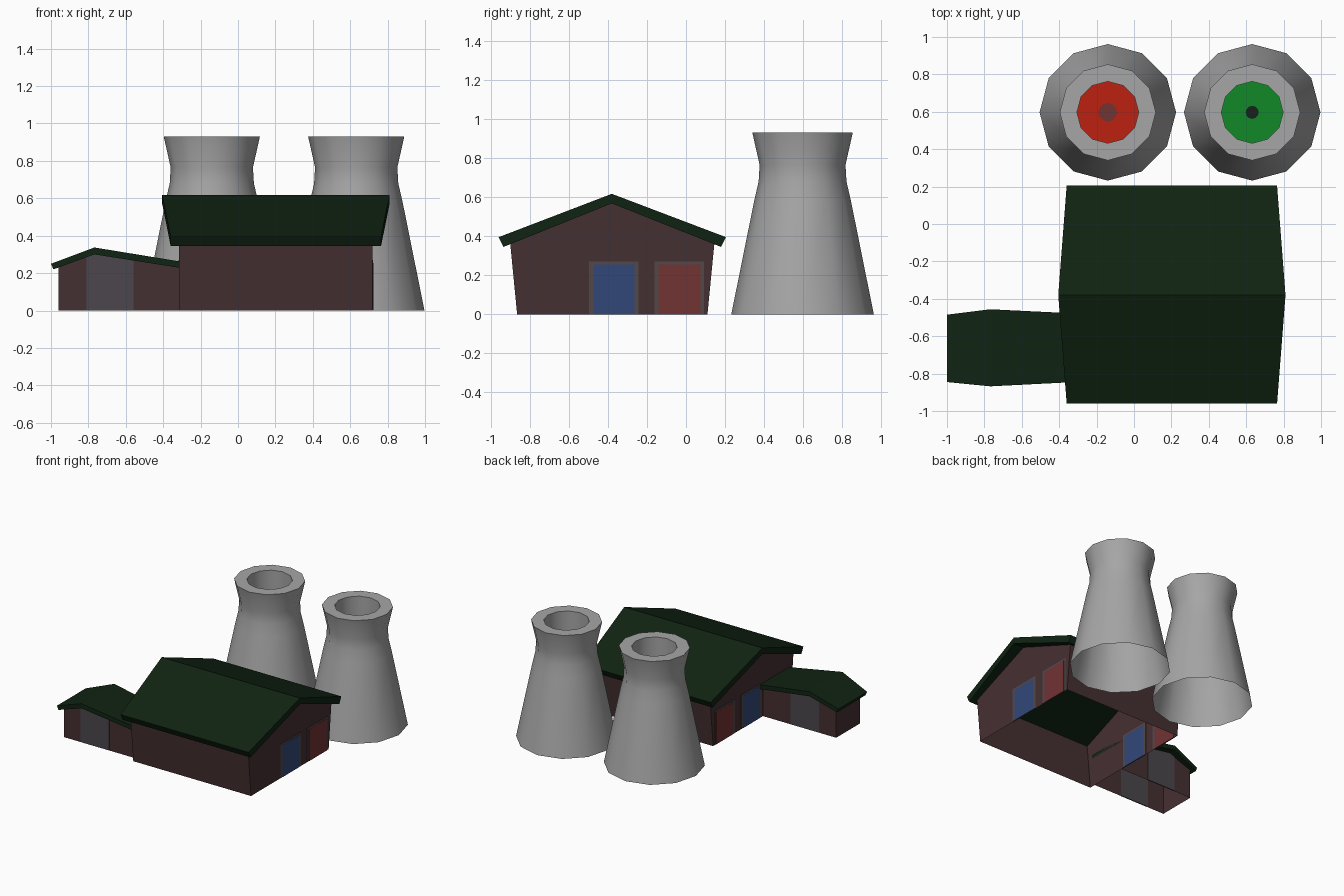
import bpy, bmesh, math

if "Cube" in bpy.data.objects:
    bpy.data.objects.remove(bpy.data.objects["Cube"])


def material(name, r, g, b):
    m = bpy.data.materials.new(name)
    m.diffuse_color = (r, g, b, 1)
    m.use_nodes = True
    m.node_tree.nodes["Principled BSDF"].inputs["Base Color"].default_value = m.diffuse_color
    return m


WALL = material("brown_wall", .060, .029, .031)
ROOF = material("dark_green_roof", .005, .017, .006)
GREY = material("concrete_grey", .38, .38, .38)
BLUE = material("blue_door", .032, .064, .19)
RED = material("dull_red_door", .17, .033, .034)
FRAME = material("door_frame_grey", .085, .064, .068)
SHUTTER = material("shutter_grey", .070, .062, .073)
RED_FILL = material("bright_red_fill", .50, .015, .005)
GREEN_FILL = material("bright_green_fill", .006, .25, .020)
DARK = material("dark_hole", .008, .015, .010)


def make(name, verts, faces, mats, indices=None, smooth=False):
    mesh = bpy.data.meshes.new(name)
    mesh.from_pydata(verts, [], faces)
    for m in mats:
        mesh.materials.append(m)
    if indices:
        mesh.polygons.foreach_set("material_index", indices)
    bm = bmesh.new()
    bm.from_mesh(mesh)
    bmesh.ops.recalc_face_normals(bm, faces=bm.faces)
    bm.to_mesh(mesh)
    bm.free()
    ob = bpy.data.objects.new(name, mesh)
    bpy.context.collection.objects.link(ob)
    if smooth:
        bpy.ops.object.select_all(action='DESELECT')
        ob.select_set(True)
        bpy.context.view_layer.objects.active = ob
        bpy.ops.object.shade_smooth_by_angle(angle=math.radians(40))
    return ob


def place(axis, u, z, d):
    """Profile point (u, z) at depth d along the given axis."""
    return (d, u, z) if axis == 'X' else (u, d, z)


def prism(name, axis, profile, d0, d1, mat, skip=()):
    """Extrude a profile along an axis; sides listed in skip stay open."""
    n = len(profile)
    verts = [place(axis, u, z, d) for d in (d0, d1) for u, z in profile]
    faces = [tuple(range(n)), tuple(range(2 * n - 1, n - 1, -1))]
    faces += [(i, (i + 1) % n, n + (i + 1) % n, n + i)
              for i in range(n) if i not in skip]
    return make(name, verts, faces, [mat])


def roof(name, axis, profile):
    """Folded slab: top left, ridge, right, then bottom right, ridge, left.
    Every point is (u, z, start, end)."""
    verts = [place(axis, u, z, a) for u, z, a, b in profile]
    verts += [place(axis, u, z, b) for u, z, a, b in profile]
    faces = [(i, (i + 1) % 6, 6 + (i + 1) % 6, 6 + i) for i in range(6)]
    for k in (0, 6):
        faces += [(k, k + 1, k + 4, k + 5), (k + 1, k + 2, k + 3, k + 4)]
    return make(name, verts, faces, [ROOF])


def tower(name, x, y, fill, hole, hole_r, sides=12):
    # outer skin from the open base up, over the rim, down the throat, fill
    profile = [(.365, 0), (.247, .585), (.225, .68), (.220, .765), (.257, .93),
               (.165, .93), (.165, .50), (hole_r, .50)]
    verts = [(x + r * math.cos(2 * math.pi * i / sides),
              y + r * math.sin(2 * math.pi * i / sides), z)
             for r, z in profile for i in range(sides)]
    faces, idx = [], []
    for k in range(len(profile) - 1):
        for i in range(sides):
            j = (i + 1) % sides
            faces.append((k * sides + i, k * sides + j,
                          (k + 1) * sides + j, (k + 1) * sides + i))
            idx.append(1 if k == len(profile) - 2 else 0)
    last = (len(profile) - 1) * sides
    faces.append(tuple(range(last, last + sides)))
    idx.append(2)
    return make(name, verts, faces, [GREY, fill, hole], idx, smooth=True)


# Cooling towers
tower("left_cooling_tower", -.14, .597, RED_FILL, RED, .05)
tower("right_cooling_tower", .632, .597, GREEN_FILL, DARK, .035)

# Main hall: open-bottomed walls that lean outward, under a folded roof
prism("main_hall_walls", 'X',
      [(-.865, 0), (.11, 0), (.145, .359), (-.38, .57), (-.90, .359)],
      -.315, .72, WALL, skip=(1 - 1, 2, 3))
E, R = (-.36, .765), (-.405, .81)
roof("main_hall_roof", 'X',
     [(-.96, .395, *E), (-.38, .617, *R), (.205, .395, *E),
      (.18, .345, *E), (-.38, .568, *R), (-.935, .345, *E)])

# Framed doors on both gable ends, showing inside and outside
for side, x in (("left", -.315), ("right", .72)):
    for colour, mat, y0, y1 in (("blue", BLUE, -.475, -.265),
                                ("red", RED, -.14, .075)):
        for part, m, grow, t in (("door_frame", FRAME, .022, .003),
                                 ("door", mat, 0, .0045)):
            a, b, top = y0 - grow, y1 + grow, .255 + grow * .7
            if part == "door_frame" and colour == "red":
                b = .092
            prism(f"{side}_{colour}_{part}", 'X',
                  [(a, .002), (b, .002), (b, top), (a, top)], x - t, x + t, m)

# Side annex with an uneven roof
prism("annex_walls", 'Y',
      [(-.96, 0), (-.315, 0), (-.315, .231), (-.768, .302), (-.96, .233)],
      -.815, -.515, WALL, skip=(0, 1, 2, 3))
A, B, C = (-.845, -.485), (-.868, -.456), (-.845, -.478)
roof("annex_roof", 'Y',
     [(-1.0, .25, *A), (-.768, .337, *B), (-.315, .263, *C),
      (-.315, .229, *C), (-.768, .300, *B), (-.987, .22, *A)])

# Shutters on the front and back of the annex
for side, y in (("front", -.815), ("back", -.515)):
    prism(f"annex_{side}_shutter", 'Y',
          [(-.81, .002), (-.56, .002), (-.56, .268), (-.768, .30), (-.81, .285)],
          y - .004, y + .004, SHUTTER)
